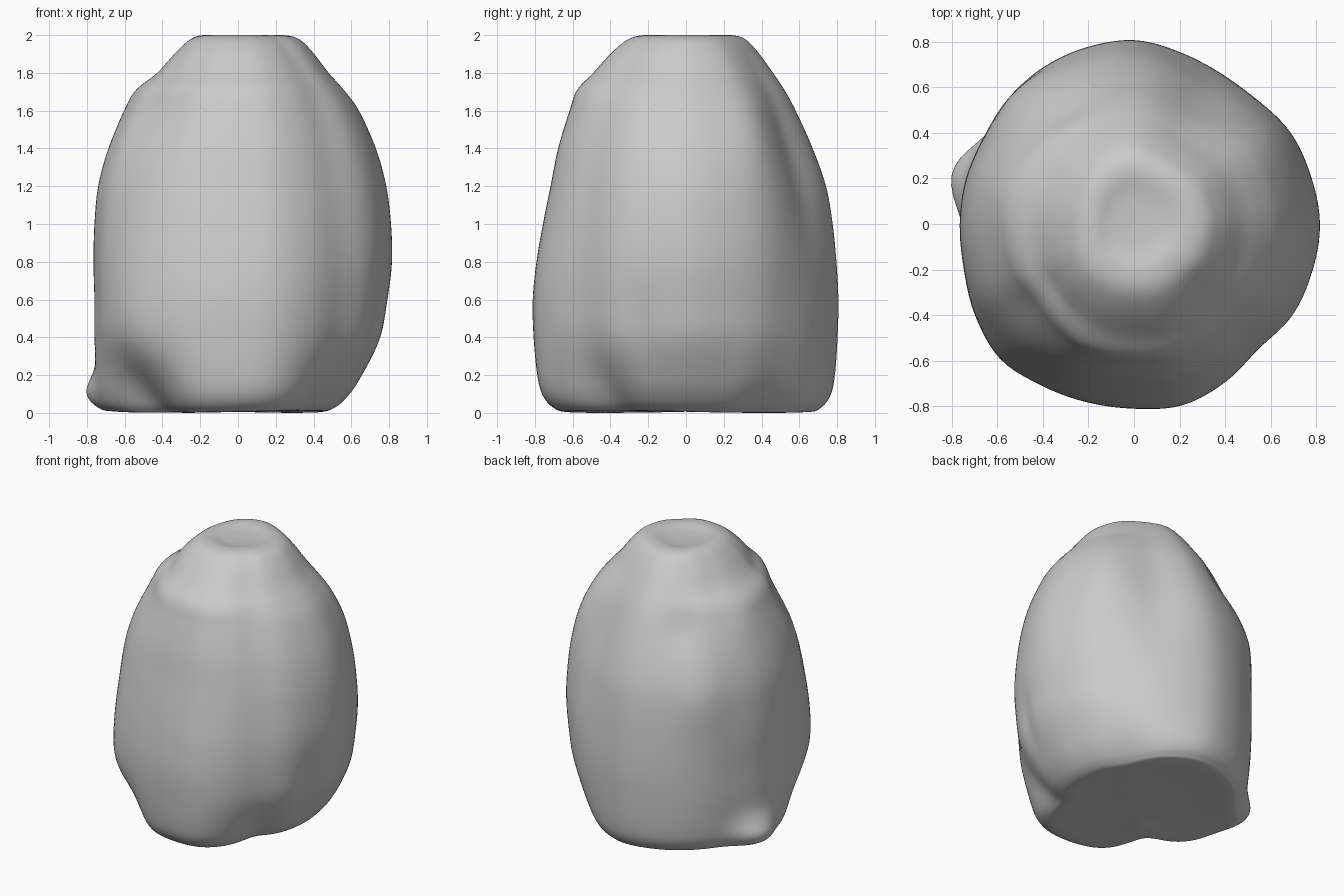
import bpy
import bmesh
import math

if "Cube" in bpy.data.objects:
    bpy.data.objects.remove(bpy.data.objects["Cube"], do_unlink=True)

SEGMENTS, STEPS = 120, 6

# Rows from base centre to top hollow: height, reach to +x, +y, -x, -y
ROWS = [
    (0.03, 0.00, 0.00, 0.00, 0.00), (0.03, 0.25, 0.35, 0.35, 0.35),
    (0.02, 0.43, 0.64, 0.62, 0.62), (0.04, 0.51, 0.71, 0.69, 0.70),
    (0.10, 0.58, 0.76, 0.73, 0.755), (0.20, 0.65, 0.785, 0.75, 0.785),
    (0.40, 0.75, 0.80, 0.765, 0.805), (0.60, 0.79, 0.805, 0.765, 0.81),
    (0.80, 0.815, 0.795, 0.77, 0.79), (1.00, 0.81, 0.775, 0.765, 0.755),
    (1.20, 0.785, 0.74, 0.745, 0.715), (1.40, 0.73, 0.67, 0.69, 0.675),
    (1.60, 0.64, 0.58, 0.60, 0.615), (1.71, 0.56, 0.52, 0.54, 0.575),
    (1.80, 0.48, 0.46, 0.43, 0.49), (1.91, 0.395, 0.38, 0.33, 0.39),
    (1.98, 0.32, 0.31, 0.25, 0.30), (2.00, 0.23, 0.23, 0.18, 0.21),
    (1.985, 0.12, 0.12, 0.10, 0.11), (1.98, 0.00, 0.00, 0.00, 0.00),
]
# Outline radius seen from above, every 15 degrees from +x
OUTLINE = [0.815, 0.805, 0.80, 0.78, 0.78, 0.79, 0.812, 0.808,
           0.80, 0.785, 0.765, 0.765, 0.765, 0.775, 0.815, 0.845,
           0.815, 0.80, 0.80, 0.815, 0.80, 0.778, 0.805, 0.81]
AXIS_MAX = (0.815, 0.81, 0.77, 0.80)
# Swellings and hollows: angle, height, angular width, height width, amount
LUMPS = [
    (164, 0.10, 13, 0.13, 0.10),    # foot knob
    (222, 0.03, 20, 0.26, -0.24),   # undercut beside the front tongue
    (222, 1.25, 16, 0.60, -0.04),   # flat above the right front corner
    (222, 1.65, 19, 0.25, -0.05),   # slope beside the right shoulder
    (32, 1.50, 13, 0.22, 0.02),     # rear left shoulder
    (62, 1.30, 15, 0.50, -0.05),    # rear left flat
    (122, 1.58, 13, 0.16, -0.03),   # dip on the rear right shoulder
    (132, 1.12, 13, 0.22, 0.02),    # swelling under that dip
    (45, 0.03, 18, 0.15, -0.05),    # rear left base edge
    (318, 0.05, 18, 0.22, -0.07),   # front left base edge
    (342, 0.45, 5, 0.20, -0.015),   # front left groove
    (165, 1.60, 16, 0.14, 0.015),   # right shoulder
]


def spline(a, b, c, d, t):
    return 0.5 * (2 * b + (c - a) * t + (2 * a - 5 * b + 4 * c - d) * t * t
                  + (3 * b - a - 3 * c + d) * t ** 3)


def outline(deg):
    i, t = int(deg // 15), (deg % 15) / 15
    return spline(*(OUTLINE[(i + k) % 24] for k in (-1, 0, 1, 2)), t)


def smooth_rows():
    last = len(ROWS) - 1
    for i in range(last):
        near = [ROWS[min(max(i + k, 0), last)] for k in (-1, 0, 1, 2)]
        for s in range(STEPS):
            yield [spline(*column, s / STEPS) for column in zip(*near)]
    yield list(ROWS[-1])


def radius(deg, z, reach):
    # Blend the two neighbouring axis profiles, then add the lumps
    q, f = int(deg // 90), math.radians(deg % 90)
    near, far = q % 4, (q + 1) % 4
    ratio = (reach[near] / AXIS_MAX[near] * math.cos(f) ** 2
             + reach[far] / AXIS_MAX[far] * math.sin(f) ** 2)
    r = outline(deg) * max(ratio, 0)
    fade = min(1, max(0, ratio) / 0.6)
    for ang, height, wide, tall, amount in LUMPS:
        da = (deg - ang + 180) % 360 - 180
        r += fade * amount * math.exp(-(da / wide) ** 2 - ((z - height) / tall) ** 2)
    return r


# Stone body lofted ring by ring
bm = bmesh.new()
rings = []
for z, *reach in smooth_rows():
    ring = []
    for k in range(SEGMENTS):
        deg = k * 360 / SEGMENTS
        r = radius(deg, z, reach)
        a = math.radians(deg)
        # Slight unevenness of the underside
        dip = 0.012 * math.cos(2 * a + 1.5) * min(r, 0.6) * max(0, 1 - z / 0.3)
        ring.append(bm.verts.new((r * math.cos(a), r * math.sin(a), z + dip)))
    rings.append(ring)
for low, high in zip(rings, rings[1:]):
    for k in range(SEGMENTS):
        n = (k + 1) % SEGMENTS
        bm.faces.new((low[k], low[n], high[n], high[k]))
bmesh.ops.remove_doubles(bm, verts=bm.verts, dist=0.0002)

# Settle the stone on the ground
bottom = min(v.co.z for v in bm.verts)
for v in bm.verts:
    v.co.z -= bottom * max(0, 1 - v.co.z)
bmesh.ops.recalc_face_normals(bm, faces=bm.faces)
for face in bm.faces:
    face.smooth = True
mesh = bpy.data.meshes.new("stone_body")
bm.to_mesh(mesh)
bm.free()
stone = bpy.data.objects.new("stone_body", mesh)
bpy.context.collection.objects.link(stone)

# Plain grey stone
grey = bpy.data.materials.new("stone_grey")
grey.use_nodes = True
colour = (0.6, 0.6, 0.6, 1)
grey.diffuse_color = colour
grey.node_tree.nodes["Principled BSDF"].inputs["Base Color"].default_value = colour
mesh.materials.append(grey)
